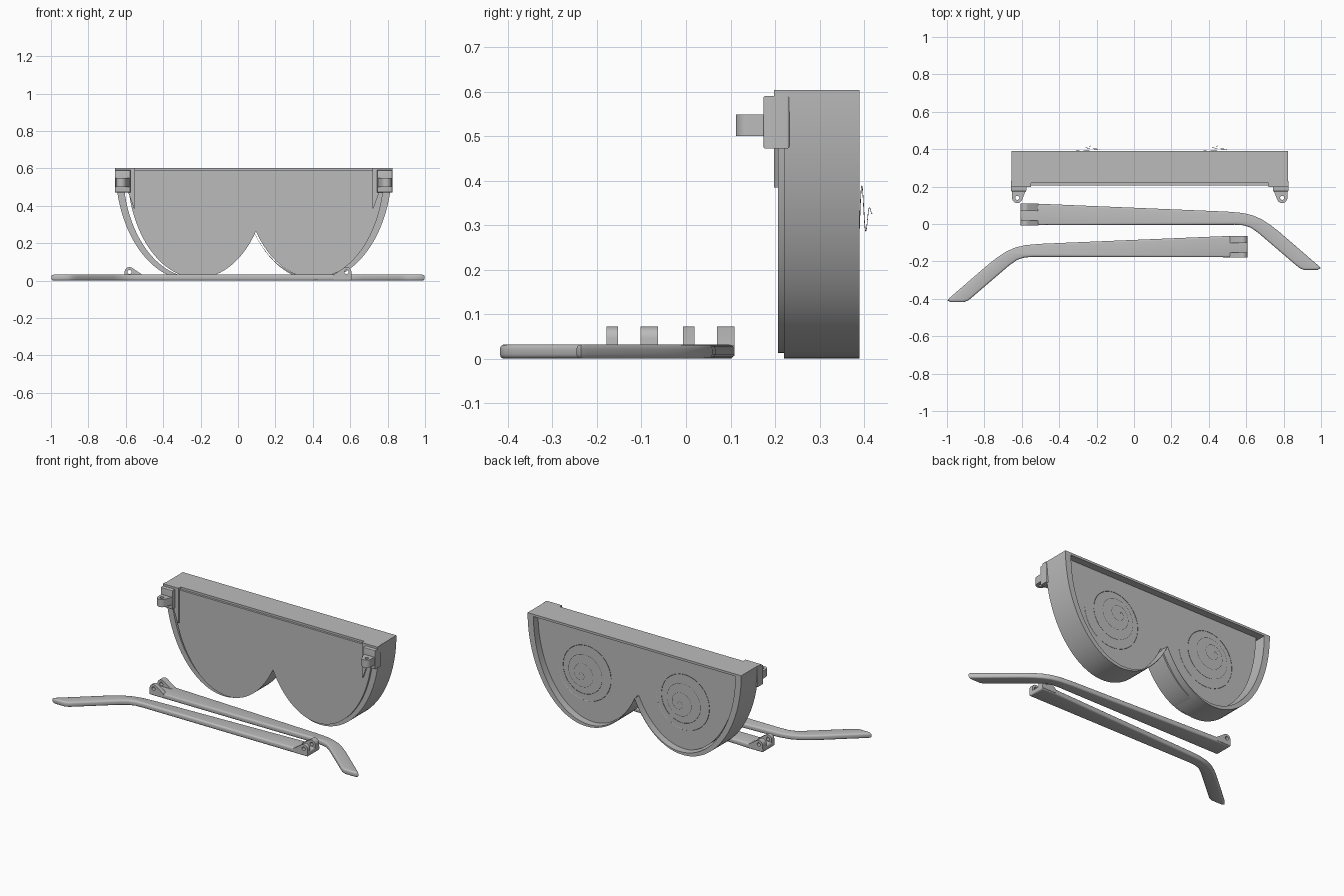
import bpy, bmesh
from math import pi, sin, cos, tau, radians
from mathutils import Matrix

old = bpy.data.objects.get("Cube")
if old:
    bpy.data.objects.remove(old, do_unlink=True)

# Single grey plastic
grey = bpy.data.materials.new("grey plastic")
grey.use_nodes = True
tone = (0.5, 0.5, 0.5, 1)
grey.diffuse_color = tone
grey.node_tree.nodes["Principled BSDF"].inputs["Base Color"].default_value = tone


def finish(name, curve, matrix):
    """Turn a curve into a clean mesh object."""
    temp = bpy.data.objects.new(name + " curve", curve)
    bpy.context.collection.objects.link(temp)
    bpy.context.view_layer.update()
    mesh = bpy.data.meshes.new_from_object(
        temp.evaluated_get(bpy.context.evaluated_depsgraph_get()))
    bpy.data.objects.remove(temp, do_unlink=True)
    bm = bmesh.new()
    bm.from_mesh(mesh)
    bm.transform(matrix)
    bmesh.ops.remove_doubles(bm, verts=bm.verts, dist=0.00005)
    bmesh.ops.recalc_face_normals(bm, faces=bm.faces)
    bm.to_mesh(mesh)
    bm.free()
    mesh.materials.clear()
    mesh.materials.append(grey)
    obj = bpy.data.objects.new(name, mesh)
    bpy.context.collection.objects.link(obj)
    bpy.ops.object.select_all(action="DESELECT")
    obj.select_set(True)
    bpy.context.view_layer.objects.active = obj
    bpy.ops.object.shade_smooth_by_angle(angle=radians(35))
    return obj


def add_spline(curve, points, closed=True):
    spline = curve.splines.new("POLY")
    spline.points.add(len(points) - 1)
    for p, co in zip(spline.points, points):
        p.co = (*co, 0, 1) if len(co) == 2 else (*co, 1)
    spline.use_cyclic_u = closed


def plate(name, loops, low, high, upright=True, bevel=0):
    """Extrude 2D loops from low to high, along y if upright, else along z."""
    curve = bpy.data.curves.new(name, "CURVE")
    curve.dimensions = "2D"
    curve.fill_mode = "BOTH"
    curve.extrude = (high - low) / 2 - bevel
    curve.bevel_depth = bevel
    curve.offset = -bevel
    curve.bevel_resolution = 2
    for loop in loops:
        add_spline(curve, loop)
    mid = (low + high) / 2
    if upright:
        matrix = Matrix.Translation((0, mid, 0)) @ Matrix.Rotation(pi / 2, 4, "X")
    else:
        matrix = Matrix.Translation((0, 0, mid))
    return finish(name, curve, matrix)


def arc(x, y, r, start, end, n):
    return [(x + r * cos(start + (end - start) * i / n),
             y + r * sin(start + (end - start) * i / n)) for i in range(n + 1)]


def circle(x, y, r, n=20):
    return arc(x, y, r, 0, tau, n)[:-1]


# Two-lobed outline of the front: half ellipses meeting in a cusp
CX, TOP, LOBE, RX = 0.084, 0.603, 0.334, 0.405


def outline(sx=1, sz=1, dx=0, dz=0):
    n, end = 44, tau - 0.601
    left = [(-LOBE + RX * cos(pi + (end - pi) * i / n),
             TOP + TOP * sin(pi + (end - pi) * i / n)) for i in range(n + 1)]
    pts = left + [(-x, z) for x, z in reversed(left[:-1])]
    return [(CX + dx + x * sx, dz + z * sz) for x, z in pts]


plate("front_rim", [outline(), outline(0.945, 0.95, 0, 0.016)], 0.22, 0.39)
plate("lens_panel", [outline(0.93, 0.957, 0.012, 0.013)], 0.207, 0.345)

# Fine raised spirals on the back of the lens panel
for side, x in (("right", -0.235), ("left", 0.445)):
    spiral = bpy.data.curves.new("spiral", "CURVE")
    spiral.dimensions = "3D"
    spiral.bevel_depth = 0.0008
    spiral.bevel_resolution = 0
    turns, steps = 4, 160
    pts = []
    for i in range(steps + 1):
        t = i / steps
        r, a = 0.2 * t, tau * turns * t
        pts.append((x + r * cos(a), 0.418 - 0.073 * t, 0.325 + r * sin(a)))
    add_spline(spiral, pts, closed=False)
    finish(side + "_spiral", spiral, Matrix.Identity(4))

# Hinges at the upper corners of the front
for side, s in (("right", -1), ("left", 1)):
    def flip(pts):
        return [(CX + s * x, y) for x, y in pts]
    plate(side + "_hinge_plate", [flip([
        (0.634, TOP), (0.742, TOP), (0.742, 0.475), (0.672, 0.475),
        (0.64, 0.385), (0.634, 0.385)])], 0.198, 0.226)
    plate(side + "_hinge_block", [flip([
        (0.66, 0.472), (0.742, 0.472), (0.742, 0.59), (0.66, 0.59)])],
        0.174, 0.232, bevel=0.005)
    knuckle = arc(0.708, 0.14, 0.028, -pi * 0.85, 0.1, 12)
    plate(side + "_hinge_knuckle", [
        flip(knuckle + [(0.738, 0.18), (0.662, 0.18)]),
        flip(circle(0.708, 0.14, 0.011))], 0.5, 0.548, upright=False)

# Temple arms lying flat, each with two pierced hinge lugs
ARM = [(-0.607, -0.006), (0.54, -0.004), (0.585, -0.007), (0.625, -0.02),
       (0.665, -0.048), (0.86, -0.215), (0.885, -0.236), (0.91, -0.246),
       (0.98, -0.246), (0.998, -0.236), (0.985, -0.222), (0.78, -0.045),
       (0.73, -0.006), (0.685, 0.024), (0.635, 0.046), (0.58, 0.059),
       (0.5, 0.066), (-0.505, 0.108), (-0.607, 0.108)]
for side, s, dy in (("left", 1, 0), ("right", -1, -0.172)):
    plate(side + "_temple", [[(s * x, y + dy) for x, y in ARM]],
          0, 0.032, upright=False, bevel=0.01)
    lug = [(-0.606, 0.006), (-0.51, 0.006), (-0.51, 0.03)]
    lug += arc(-0.58, 0.046, 0.026, pi * 0.33, pi, 10)
    for part, low, high in (("thin", -0.007, 0.019), ("thick", 0.07, 0.109)):
        plate(f"{side}_{part}_lug",
              [[(s * x, z) for x, z in lug],
               [(s * x, z) for x, z in circle(-0.58, 0.046, 0.011)]],
              low + dy, high + dy)
